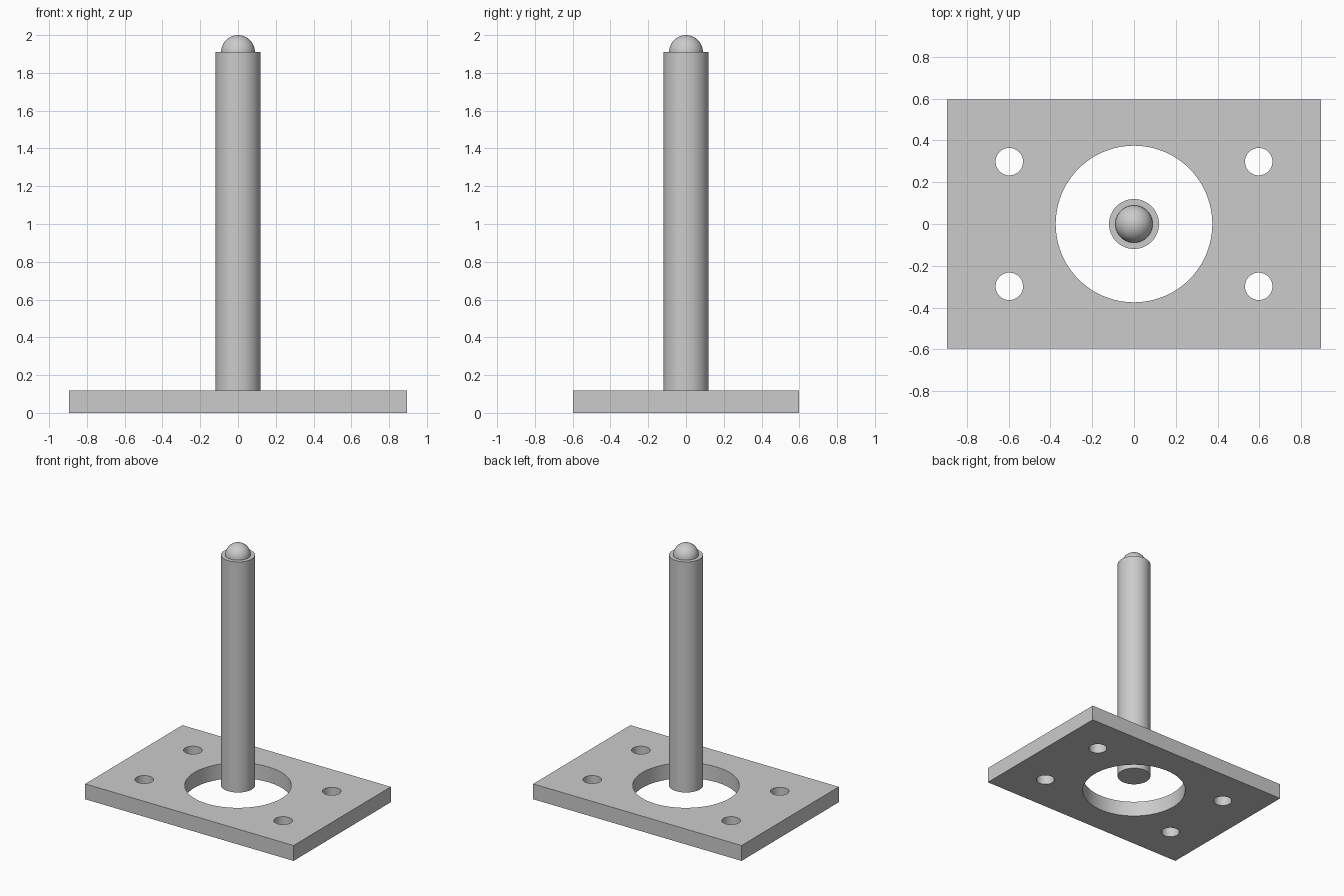
import bpy
import math

if "Cube" in bpy.data.objects:
    bpy.data.objects.remove(bpy.data.objects["Cube"])

U = 2 / 335  # model unit: overall height is 335 design units

metal = bpy.data.materials.new("plain_grey")
metal.diffuse_color = (0.6, 0.6, 0.6, 1)
metal.use_nodes = True
metal.node_tree.nodes["Principled BSDF"].inputs["Base Color"].default_value = metal.diffuse_color


def finish(obj, name):
    obj.name = name
    obj.data.materials.clear()
    obj.data.materials.append(metal)
    bpy.ops.object.select_all(action='DESELECT')
    obj.select_set(True)
    bpy.context.view_layer.objects.active = obj
    bpy.ops.object.shade_smooth_by_angle(angle=math.radians(30))


def cylinder(r, z0, z1, x=0, y=0, sides=96):
    bpy.ops.mesh.primitive_cylinder_add(
        vertices=sides, radius=r * U, depth=(z1 - z0) * U,
        location=(x * U, y * U, (z0 + z1) / 2 * U))
    return bpy.context.object


# Base plate
bpy.ops.mesh.primitive_cube_add(size=1, location=(0, 0, 10 * U))
plate = bpy.context.object
plate.scale = (300 * U, 200 * U, 20 * U)
bpy.ops.object.transform_apply(location=False, rotation=False, scale=True)

# Large centre opening and four bolt holes
cutters = [cylinder(62.8, -10, 30)]
cutters += [cylinder(11, -10, 30, x, y, 48) for x in (-100, 100) for y in (-50, 50)]
for cutter in cutters:
    cutter.hide_render = True
    mod = plate.modifiers.new("hole", 'BOOLEAN')
    mod.operation = 'DIFFERENCE'
    mod.solver = 'EXACT'
    mod.object = cutter
    bpy.context.view_layer.objects.active = plate
    bpy.ops.object.modifier_apply(modifier=mod.name)
    bpy.data.objects.remove(cutter)
finish(plate, "base_plate")

# Post, floating level with the top of the plate
finish(cylinder(20, 20, 320), "post")

# Ball set halfway into the post top
bpy.ops.mesh.primitive_uv_sphere_add(
    segments=64, ring_count=32, radius=15 * U, location=(0, 0, 320 * U))
finish(bpy.context.object, "ball_tip")
